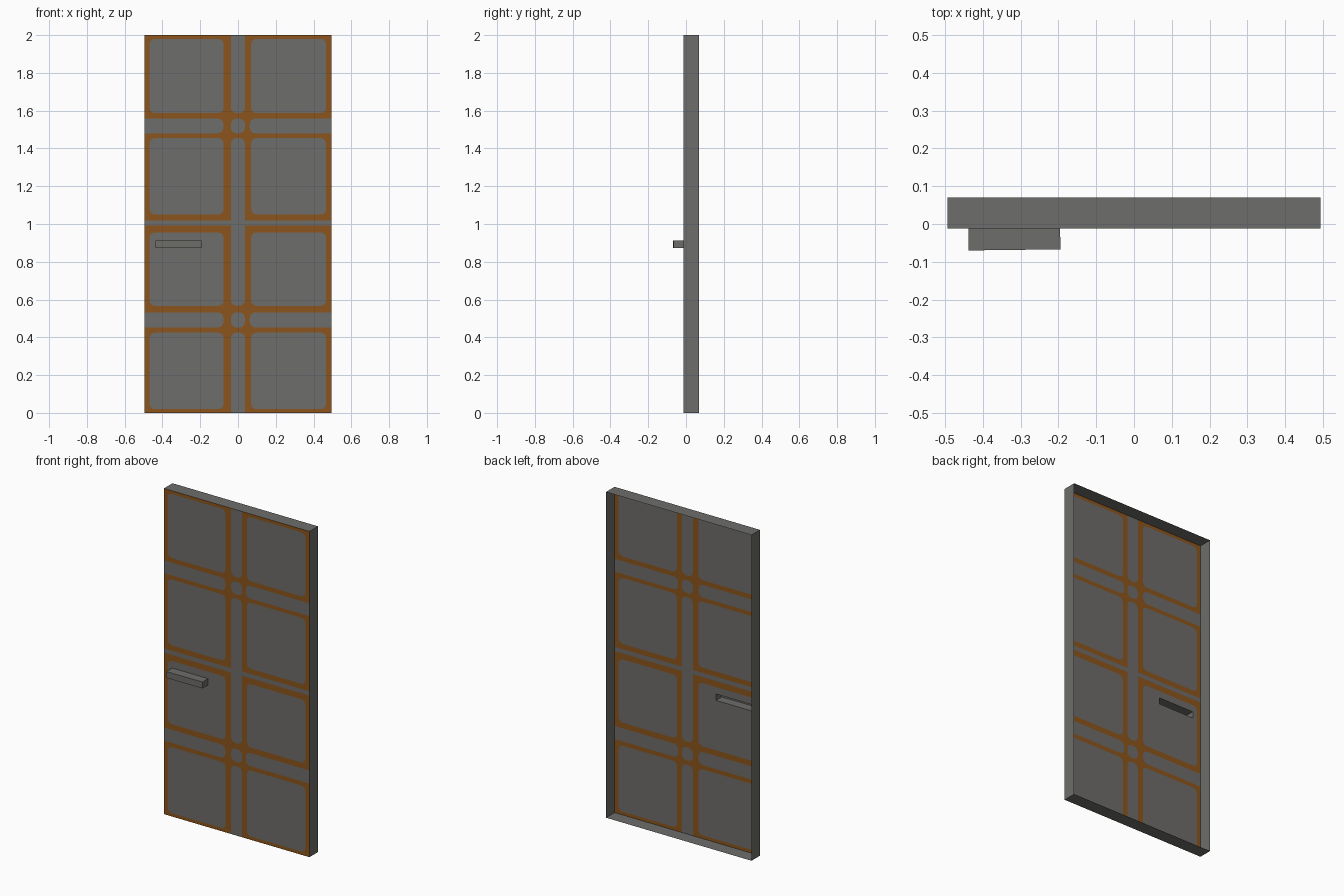
import bpy, bmesh, math
from mathutils import Vector
from mathutils.geometry import delaunay_2d_cdt

if "Cube" in bpy.data.objects:
    bpy.data.objects.remove(bpy.data.objects["Cube"])

W, H = 0.494, 2.0            # half width, height
FRONT, BACK, GRIP = -0.0125, 0.07, -0.07


def material(name, rgb):
    m = bpy.data.materials.new(name)
    m.diffuse_color = (*rgb, 1)
    m.use_nodes = True
    m.node_tree.nodes["Principled BSDF"].inputs["Base Color"].default_value = m.diffuse_color
    return m


grey = material("warm grey", (0.155, 0.153, 0.145))
orange = material("burnt orange", (0.26, 0.09, 0.012))


def make_object(name, verts, faces, mats, indices=None):
    me = bpy.data.meshes.new(name)
    me.from_pydata(verts, [], faces)
    for m in mats:
        me.materials.append(m)
    if indices:
        me.polygons.foreach_set("material_index", indices)
    me.update()
    ob = bpy.data.objects.new(name, me)
    bpy.context.collection.objects.link(ob)
    return ob


def rounded(x0, x1, z0, z1, r, n=4):
    """Counter-clockwise rectangle outline with rounded corners."""
    if r == 0:
        return [(x0, z0), (x1, z0), (x1, z1), (x0, z1)]
    pts = []
    centres = [(x1 - r, z1 - r), (x0 + r, z1 - r), (x0 + r, z0 + r), (x1 - r, z0 + r)]
    for k, (cx, cz) in enumerate(centres):
        for i in range(n + 1):
            a = math.pi / 2 * (k + i / n)
            pts.append((cx + r * math.cos(a), cz + r * math.sin(a)))
    return pts


# Grey cells left between the orange bars
E = 0.1                       # overshoot beyond the door edge, trimmed later
columns = [(-0.468, -0.076), (0.07, 0.466)]
rows = [(0.02, 0.425), (0.567, 0.955), (1.05, 1.455), (1.587, 1.98)]
strips = [(0.452, 0.532), (1.48, 1.558)]
middle = (-0.038, 0.037)
cells = [rounded(*c, *r, 0.028) for c in columns for r in rows]
for s in strips:
    cells += [rounded(-W - E, -0.077, *s, 0.03),
              rounded(*middle, *s, 0.03),
              rounded(0.062, W + E, *s, 0.03)]
for z in [(-E, 0.425), (0.567, 1.455), (1.587, H + E)]:
    cells.append(rounded(*middle, *z, 0.03))
cells.append(rounded(-W - E, W + E, 0.992, 1.018, 0))

# Front sheet, cut into grey and orange faces, with an opening behind the handle
HX0, HX1, HZ0, HZ1 = -0.438, -0.196, 0.873, 0.912
outlines = [rounded(-W, W, 0, H, 0), rounded(HX0, HX1, HZ0, HZ1, 0)] + cells
points, loops = [], []
for o in outlines:
    loops.append(list(range(len(points), len(points) + len(o))))
    points += [Vector(p) for p in o]
vs, _, fs, _, _, origin = delaunay_2d_cdt(points, [], loops, 1, 1e-5)
faces, colours = [], []
for f, src in zip(fs, origin):
    if 0 in src and 1 not in src:
        faces.append(f)
        colours.append(0 if any(s > 1 for s in src) else 1)
sheet = make_object("door_front", [(v.x, FRONT, v.y) for v in vs], faces,
                    [grey, orange], colours)
bm = bmesh.new()
bm.from_mesh(sheet.data)
bmesh.ops.delete(bm, geom=[v for v in bm.verts if not v.link_faces], context='VERTS')
bm.to_mesh(sheet.data)
bm.free()

# Rim around the door, open at the back
ring = [(-W, 0), (W, 0), (W, H), (-W, H)]
walls = [(i, i + 4, (i + 1) % 4 + 4, (i + 1) % 4) for i in range(4)]
make_object("door_rim", [(x, y, z) for y in (FRONT, BACK) for x, z in ring],
            walls, [grey])

# Hollow handle, slightly tapered, open towards the back
hv = [(x, FRONT, z) for x, z in [(HX0, HZ0), (HX1, HZ0), (HX1, HZ1), (HX0, HZ1)]]
hv += [(HX0, GRIP, HZ0), (HX1 + 0.002, GRIP + 0.003, HZ0),
       (HX1 + 0.002, GRIP + 0.003, HZ1), (HX0, GRIP, HZ1)]
hf = [(i, (i + 1) % 4, (i + 1) % 4 + 4, i + 4) for i in range(4)]
make_object("handle", hv, [f[::-1] for f in hf] + [(4, 5, 6, 7)], [grey])

# Outward normals for the handle
hm = bpy.data.objects["handle"].data
bm = bmesh.new()
bm.from_mesh(hm)
mid = Vector(((HX0 + HX1) / 2, (FRONT + GRIP) / 2, (HZ0 + HZ1) / 2))
bm.normal_update()
bmesh.ops.reverse_faces(bm, faces=[f for f in bm.faces
                                   if f.normal.dot(f.calc_center_median() - mid) < 0])
bm.to_mesh(hm)
bm.free()

# Outward normals for the rim
rm = bpy.data.objects["door_rim"].data
bm = bmesh.new()
bm.from_mesh(rm)
bm.normal_update()
mid = Vector((0, 0.03, H / 2))
bmesh.ops.reverse_faces(bm, faces=[f for f in bm.faces
                                   if f.normal.dot(f.calc_center_median() - mid) < 0])
bm.to_mesh(rm)
bm.free()
